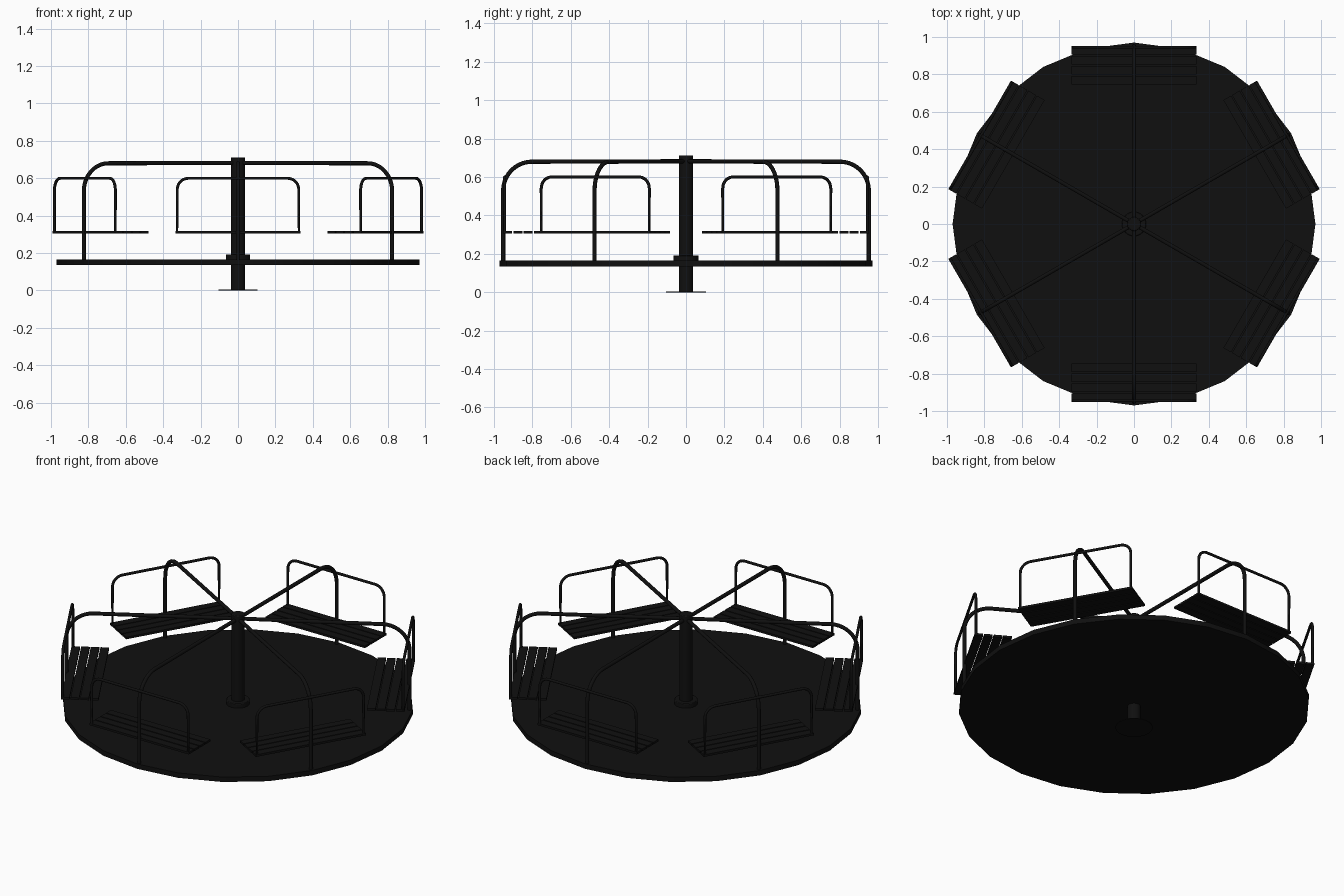
import bpy, math
from mathutils import Matrix

if "Cube" in bpy.data.objects:
    bpy.data.objects.remove(bpy.data.objects["Cube"])

black = bpy.data.materials.new("black_paint")
black.diffuse_color = (0.005, 0.005, 0.005, 1)
black.use_nodes = True
black.node_tree.nodes["Principled BSDF"].inputs["Base Color"].default_value = black.diffuse_color


def finish(obj, name, angle=35):
    obj.name = name
    obj.data.materials.append(black)
    bpy.ops.object.select_all(action='DESELECT')
    obj.select_set(True)
    bpy.context.view_layer.objects.active = obj
    bpy.ops.object.shade_smooth_by_angle(angle=math.radians(angle))
    return obj


def cylinder(name, r, z0, z1, sides, bevel=0.0):
    bpy.ops.mesh.primitive_cylinder_add(vertices=sides, radius=r, depth=z1 - z0,
                                        location=(0, 0, (z0 + z1) / 2),
                                        rotation=(0, 0, 0))
    obj = bpy.context.object
    # put a vertex on the x axis for the polygonal outline
    obj.data.transform(Matrix.Rotation(math.pi / 2, 4, 'Z'))
    if bevel:
        m = obj.modifiers.new("bevel", 'BEVEL')
        m.width, m.segments = bevel, 2
    return finish(obj, name, 25)


def arc(cx, cz, r, a0, a1, n=7):
    """Points (u, z) along an arc, angles in degrees."""
    return [(cx + r * math.cos(math.radians(a0 + (a1 - a0) * i / n)),
             cz + r * math.sin(math.radians(a0 + (a1 - a0) * i / n)))
            for i in range(n + 1)]


def pipe(name, points, radius, place, closed=False):
    cu = bpy.data.curves.new(name, 'CURVE')
    cu.dimensions = '3D'
    cu.bevel_depth, cu.bevel_resolution = radius, 3
    cu.use_fill_caps = True
    sp = cu.splines.new('POLY')
    sp.points.add(len(points) - 1)
    for p, co in zip(sp.points, points):
        p.co = (*co, 1)
    sp.use_cyclic_u = closed
    tmp = bpy.data.objects.new(name, cu)
    bpy.context.collection.objects.link(tmp)
    dg = bpy.context.evaluated_depsgraph_get()
    mesh = bpy.data.meshes.new_from_object(tmp.evaluated_get(dg))
    bpy.data.objects.remove(tmp)
    mesh.transform(place)
    obj = bpy.data.objects.new(name, mesh)
    bpy.context.collection.objects.link(obj)
    return finish(obj, name, 50)


# turning deck, post and fittings
cylinder("deck", 0.97, 0.135, 0.165, 24)
cylinder("centre_post", 0.037, 0.0, 0.712, 24, 0.004)
cylinder("deck_collar", 0.065, 0.16, 0.192, 24, 0.004)
cylinder("ground_plate", 0.103, 0.0, 0.004, 24)

# rail side profile and backrest loop, reused six times
rail = [(0.952, 0, 0.15)]
rail += [(u, 0, z) for u, z in arc(0.802, 0.53, 0.15, 0, 90, 10)]
rail += [(0.01, 0, 0.682)]

HALF, R = 0.325, 0.06
back = [(0.945, -HALF, 0.312), (0.945, HALF, 0.312)]
back += [(0.945, v, z) for v, z in arc(HALF - R, 0.6 - R, R, 0, 90)]
back += [(0.945, v, z) for v, z in arc(-HALF + R, 0.6 - R, R, 90, 180)]

SLATS, INNER, OUTER, GAP = 4, 0.745, 0.953, 0.006
width = (OUTER - INNER - GAP * (SLATS - 1)) / SLATS

for i in range(6):
    turn = Matrix.Rotation(math.radians(30 + 60 * i), 4, 'Z')
    pipe(f"hand_rail_{i + 1}", rail, 0.011, turn)
    pipe(f"backrest_{i + 1}", back, 0.008, turn, closed=True)
    # seat slats
    for s in range(SLATS):
        bpy.ops.mesh.primitive_cube_add(size=1)
        slat = bpy.context.object
        x = INNER + width / 2 + s * (width + GAP)
        slat.data.transform(turn @ Matrix.Translation((x, 0, 0.3125))
                            @ Matrix.Diagonal((width, 0.67, 0.013, 1)))
        finish(slat, f"seat_{i + 1}_slat_{s + 1}")
